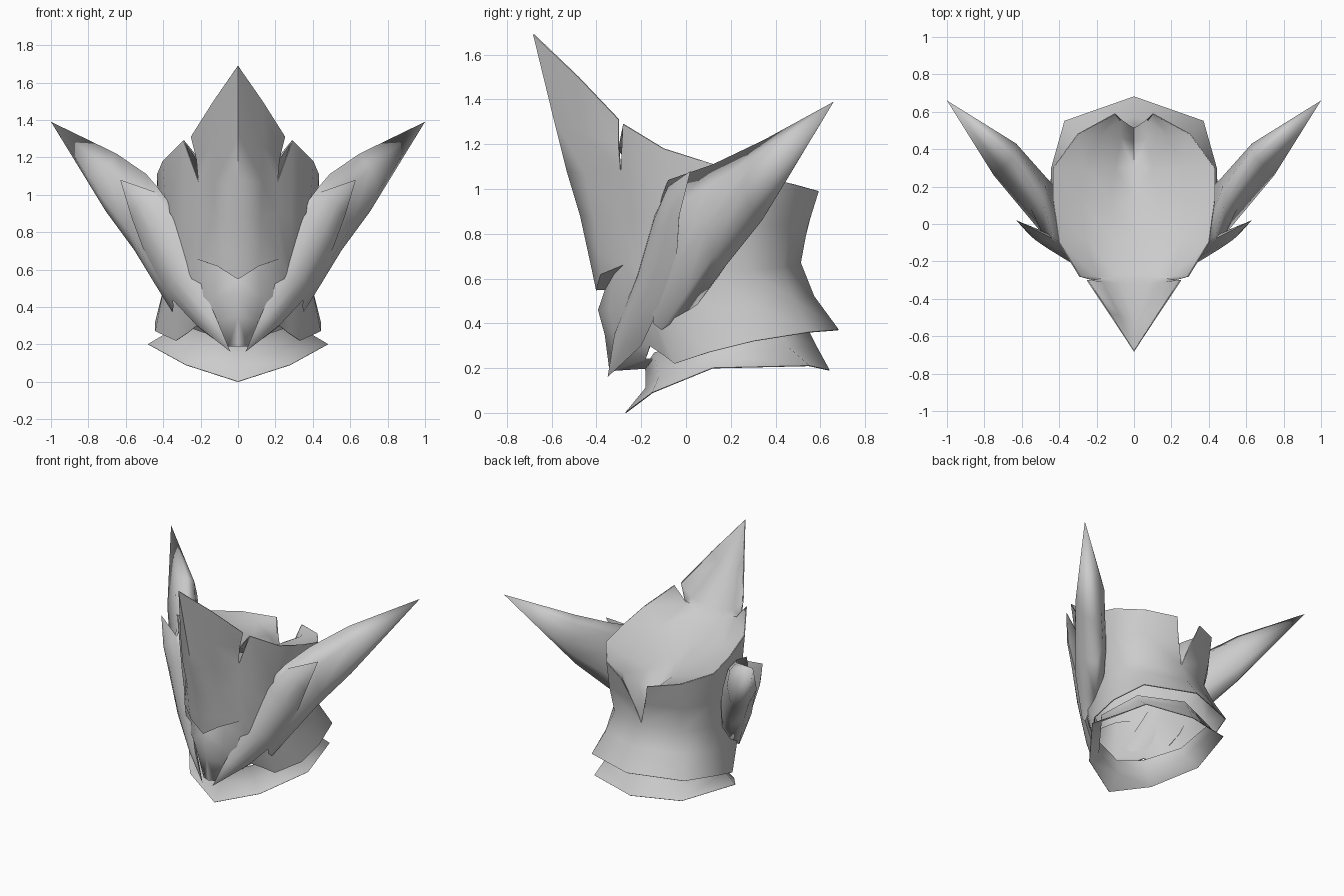
import bpy
import bmesh
import math
from mathutils import Vector

default_cube = bpy.data.objects.get("Cube")
if default_cube:
    bpy.data.objects.remove(default_cube, do_unlink=True)

grey = bpy.data.materials.new("plain grey")
grey.use_nodes = True
tone = (0.6, 0.6, 0.6, 1)
grey.diffuse_color = tone
grey.node_tree.nodes["Principled BSDF"].inputs["Base Color"].default_value = tone


def points(row):
    """Turn coordinates in hundredths into vectors."""
    return [Vector(p) / 100 for p in row]


def finish(name, bm, thickness=0, angle=60):
    """Weld, orient and shade a mesh, optionally giving it a thin wall."""
    bmesh.ops.remove_doubles(bm, verts=bm.verts, dist=0.0005)
    bmesh.ops.dissolve_degenerate(bm, edges=bm.edges, dist=0.0005)
    bmesh.ops.recalc_face_normals(bm, faces=bm.faces)
    mesh = bpy.data.meshes.new(name)
    bm.to_mesh(mesh)
    bm.free()
    mesh.materials.append(grey)
    obj = bpy.data.objects.new(name, mesh)
    bpy.context.collection.objects.link(obj)
    bpy.ops.object.select_all(action="DESELECT")
    obj.select_set(True)
    bpy.context.view_layer.objects.active = obj
    if thickness:
        wall = obj.modifiers.new("wall", "SOLIDIFY")
        wall.thickness = thickness
        wall.offset = 0
        bpy.ops.object.modifier_apply(modifier=wall.name)
    bpy.ops.object.shade_smooth_by_angle(angle=math.radians(angle))


def add_grid(bm, rows, side=1, closed=False):
    """Skin neighbouring rows of points with faces."""
    grid = [[bm.verts.new((p.x * side, p.y, p.z)) for p in row] for row in rows]
    count = len(rows[0])
    for upper, lower in zip(grid, grid[1:]):
        for i in range(count if closed else count - 1):
            j = (i + 1) % count
            bm.faces.new((upper[i], upper[j], lower[j], lower[i]))


def symmetric_shell(name, patches, thickness):
    """Sheets given for the left half and repeated on the right half."""
    bm = bmesh.new()
    for patch in patches:
        for side in (1, -1):
            add_grid(bm, [points(row) for row in patch], side)
    finish(name, bm, thickness)


def spike_pair(name, rings, angle):
    """A tapering rounded solid on each side of the head."""
    for label, side in (("left", 1), ("right", -1)):
        bm = bmesh.new()
        add_grid(bm, [rounded(ring) for ring in rings], side, closed=True)
        finish(label + "_" + name, bm, angle=angle)


def rounded(ring):
    """Add a rounded corner between each two of a ring's four extremes."""
    centre = sum(ring, Vector()) / len(ring)
    result = []
    for i, p in enumerate(ring):
        q = ring[(i + 1) % len(ring)]
        result += [p, centre + (p + q - centre * 2) * 0.63]
    return result


# Tall pointed brow plate, ending in an overhanging lip
brow = [
    [(0, -68, 169), (13, -48, 150), (25, -30, 131)],
    [(0, -59, 132), (13, -47, 126), (22, -30, 119)],
    [(0, -53, 108), (13, -45, 107), (21, -29, 107)],
    [(0, -47, 88), (12, -41, 88), (21, -30, 90)],
    [(0, -42, 65), (12, -39, 71), (23, -28, 66)],
    [(0, -40, 55), (11, -38, 62), (23, -28, 66)],
]

# Lower face, from under the lip to the chin and its underside
lower_face = [
    [(0, -40, 55), (11, -38, 62), (23, -28, 66)],
    [(0, -36, 55), (11, -32, 62), (23, -28, 66)],
    [(0, -39, 46), (12, -34, 46), (26, -20, 45)],
    [(0, -36, 35), (10, -31, 33), (22, -16, 30)],
    [(0, -34, 19), (5, -32, 19), (14, -18, 24)],
    [(0, -18, 20), (5, -18, 20), (14, -15, 24)],
]

# Sides and back with a rear slot and a flared neck skirt
side_wall = [
    [(21, -29, 107), (29, -28, 129), (40, -10, 118), (43, 12, 111),
     (43, 30, 106), (30, 48, 102), (10, 59, 99)],
    [(21, -30, 90), (28, -24, 88), (38, -8, 86), (42, 12, 85),
     (41, 30, 84), (29, 46, 83), (5, 54, 83)],
    [(23, -28, 66), (27, -21, 63), (35, -8, 62), (38, 12, 63),
     (37, 28, 64), (27, 43, 65), (0, 51, 67)],
    [(26, -20, 45), (30, -15, 45), (36, -8, 45), (40, 12, 47),
     (40, 30, 48), (31, 48, 51), (0, 57, 52)],
    [(22, -16, 30), (27, -10, 26), (33, -5, 22), (44, 10, 27),
     (44, 30, 32), (37, 55, 36), (0, 68, 37)],
]
symmetric_shell("head_shell", [brow, lower_face, side_wall], 0.006)

# Shallow top sheet from the brow tip to a crease in the rear slot
top = [
    [(0, -68, 169)] * 4,
    [(0, -50, 139), (4, -50, 140), (8, -49, 143), (13, -48, 150)],
    [(0, -32, 119), (8, -32, 119), (17, -31, 122), (25, -30, 131)],
    [(0, -29, 116), (8, -29, 116), (16, -29, 118), (22, -30, 119)],
    [(0, -27, 114), (10, -27, 115), (20, -28, 118), (29, -28, 129)],
    [(0, -8, 104), (12, -8, 104), (26, -8, 108), (40, -10, 118)],
    [(0, 12, 96), (12, 12, 98), (28, 12, 103), (43, 12, 111)],
    [(0, 30, 87), (10, 30, 95), (26, 30, 100), (43, 30, 106)],
    [(0, 44, 74), (7, 46, 91), (18, 47, 97), (30, 48, 102)],
    [(0, 51, 67), (3, 53, 77), (7, 56, 89), (10, 59, 99)],
]
symmetric_shell("top_sheet", [top], 0.004)

# Flared collar below the skirt
collar = [
    [(0, -18, 21), (20, -14, 27), (36, 8, 33), (32, 42, 35), (0, 55, 36)],
    [(0, -18, 11), (22, -12, 16), (38, 10, 26), (33, 46, 29), (0, 58, 30)],
    [(0, -27, 0), (28, -15, 9), (48, 12, 20), (35, 55, 21), (0, 64, 19)],
]
symmetric_shell("collar", [collar], 0.004)

# Cheek blades: lens sections between an inner and an outer edge
inner_edge = points([(4, -35, 16), (12, -32, 35), (25, -21, 64),
                     (35, -14, 88), (43, -8, 101), (63, 2, 108)])
outer_edge = points([(4, -35, 16), (22, -20, 30), (38, -12, 47),
                     (51, -4, 72), (57, -3, 88), (63, 2, 108)])
blade_rings = []
for a, b in zip(inner_edge, outer_edge):
    middle = (a + b) / 2
    bulge = Vector((0.12, -0.17, 0)) * (b - a).length
    blade_rings.append([a, middle + bulge, b, middle - bulge * 0.5])
spike_pair("cheek_blade", blade_rings, 60)

# Long ears: each ring gives its top, back, bottom and front extremes
ear_rings = [
    [(37, -11, 96), (40, 12, 62), (35, -11, 37), (35, -15, 52)],
    [(43, -8, 104), (42, 20, 80), (38, 4, 47), (50, -4, 66)],
    [(49, 12, 111), (47, 25, 95), (49, 18, 66), (60, 8, 82)],
    [(65, 35, 122), (63, 43, 108), (65, 34, 86), (75, 26, 102)],
    [(100, 66, 139)] * 4,
]
spike_pair("ear", [points(ring) for ring in ear_rings], 150)
